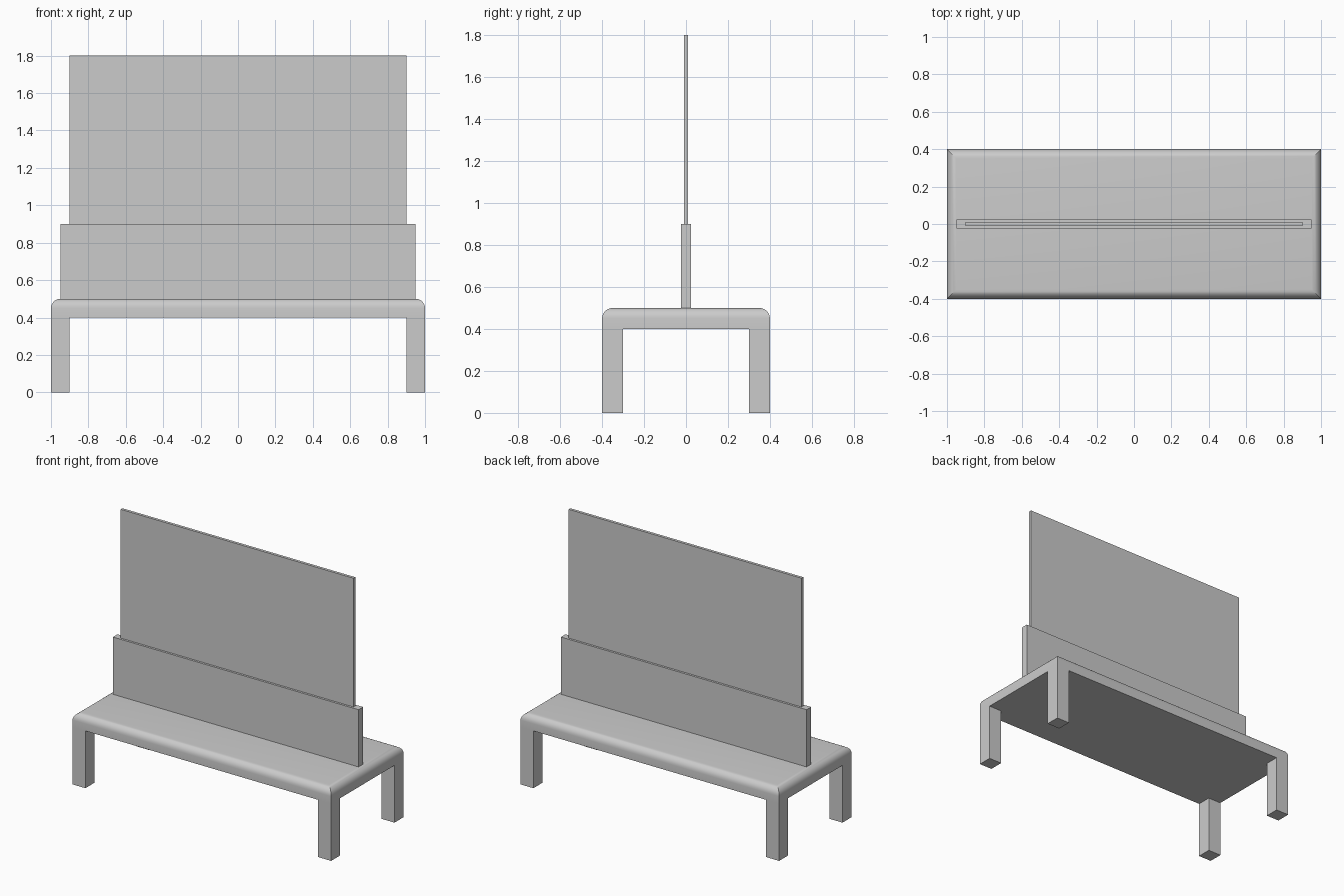
import bpy, bmesh
from mathutils import Vector

if "Cube" in bpy.data.objects:
    bpy.data.objects.remove(bpy.data.objects["Cube"])


def box(name, size, base):
    """Box of given size whose bottom face is centred on base."""
    bm = bmesh.new()
    bmesh.ops.create_cube(bm, size=1)
    bmesh.ops.scale(bm, vec=size, verts=bm.verts)
    bmesh.ops.translate(bm, vec=(0, 0, size[2] / 2), verts=bm.verts)
    mesh = bpy.data.meshes.new(name)
    bm.to_mesh(mesh)
    bm.free()
    obj = bpy.data.objects.new(name, mesh)
    obj.location = Vector(base)
    bpy.context.collection.objects.link(obj)
    return obj


# Seat slab with only its top rim rounded
seat = box("seat", (2, 0.8, 0.1), (0, 0, 0.4))
bm = bmesh.new()
bm.from_mesh(seat.data)
rim = [e for e in bm.edges if all(v.co.z > 0.09 for v in e.verts)]
bmesh.ops.bevel(bm, geom=rim, offset=0.05, offset_type='OFFSET',
                segments=6, profile=0.5, affect='EDGES')
bm.to_mesh(seat.data)
bm.free()
bpy.context.view_layer.objects.active = seat
seat.select_set(True)
bpy.ops.object.shade_smooth_by_angle()

# Four square legs flush with the seat corners
for side, sx in (("left", -1), ("right", 1)):
    for end, sy in (("front", -1), ("back", 1)):
        box(f"{end}_{side}_leg", (0.1, 0.1, 0.4), (sx * 0.95, sy * 0.35, 0))

# Central divider: thick lower board, thin upper panel
box("lower_backboard", (1.9, 0.05, 0.4), (0, 0, 0.5))
box("upper_panel", (1.8, 0.02, 0.9), (0, 0, 0.9))
